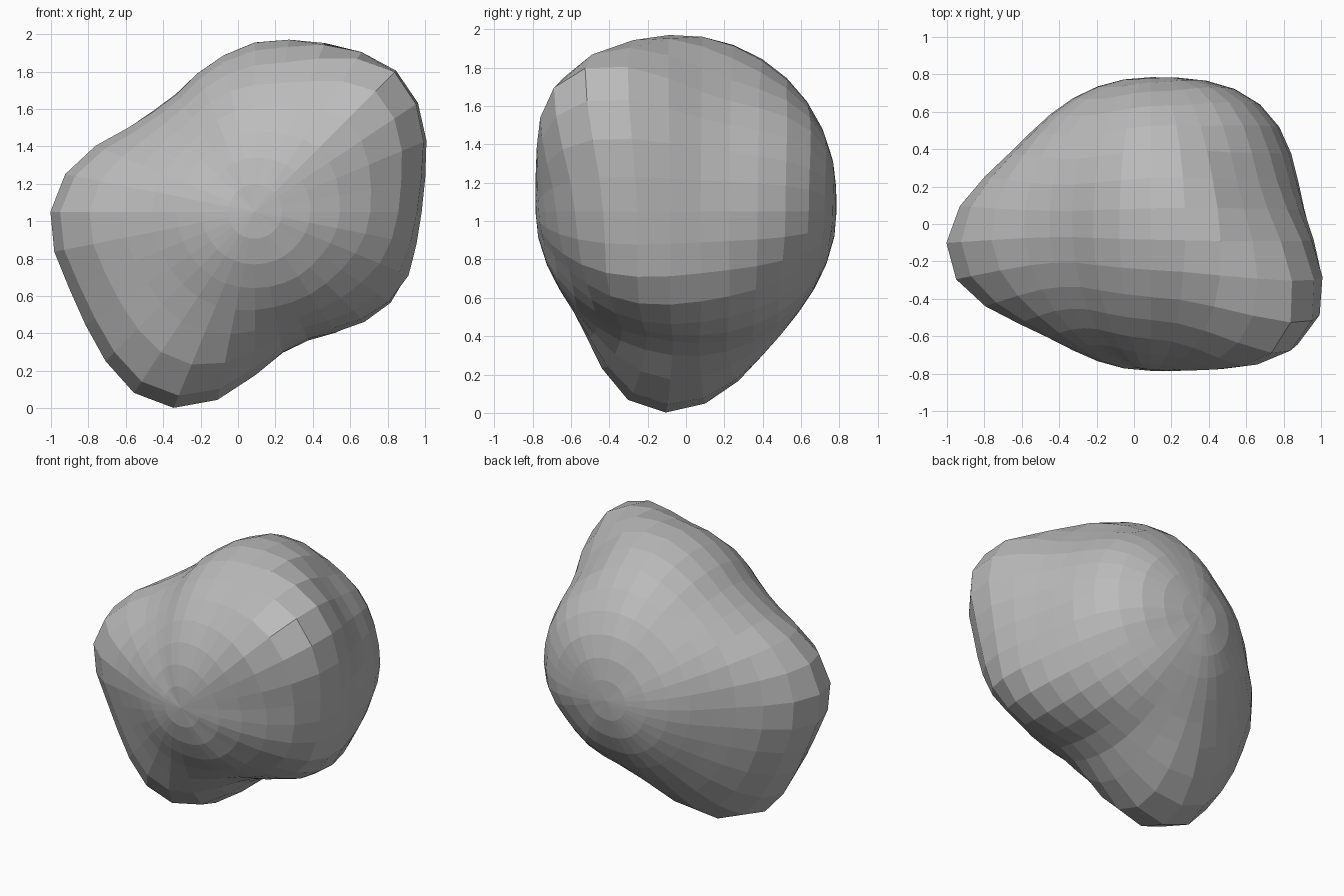
import bpy, bmesh, math

cube = bpy.data.objects.get("Cube")
if cube:
    bpy.data.objects.remove(cube)

SEGMENTS, RINGS = 32, 17
CX, CZ, CORE = 0.09, 1.05, 0.785

# Widest radius around the depth axis, counter-clockwise from +x
OUTLINE = [.87, .91, .98, 1.04, 1.06, 1.015, .977, .94,
           .91, .857, .804, .757, .764, .813, .92, 1.03,
           1.09, 1.09, 1.07, 1.085, 1.125, 1.16, 1.13, 1.02,
           .87, .757, .72, .755, .813, .86, .875, .86]

# Every eighth of a turn: roundness of the core in front and behind, then the
# latitude and spreads (degrees) of the swelling that lies over it
FRONT_ROUND = [2.6, 2.8, 2.2, 1.8, 2, 2, 1.9, 2.05]
BACK_ROUND = [2.8, 3, 2.4, 2, 2.05, 2, 1.95, 2.15]
RIDGE = [-26, -26, 0, -4, -9, -8, -8, -15]
FRONT_SPREAD = [25, 25, 36, 30, 26, 25, 25, 25]
BACK_SPREAD = [27, 28, 36, 30, 27, 32, 34, 30]


def around(keys, i):
    """Smoothly blend a cyclic list of keys at segment i."""
    t = i * len(keys) / SEGMENTS
    k = int(t)
    f = (1 - math.cos(math.pi * (t - k))) / 2
    return keys[k % len(keys)] * (1 - f) + keys[(k + 1) % len(keys)] * f


def core(i, lat):
    """Radius of the rounded core."""
    p = around(FRONT_ROUND if lat < 0 else BACK_ROUND, i)
    return CORE * (abs(math.cos(lat)) ** p + abs(math.sin(lat)) ** p) ** (-1 / p)


def reach(i, lat):
    """Core radius plus the swelling along one direction."""
    ridge = math.radians(around(RIDGE, i))
    spread = math.radians(around(FRONT_SPREAD if lat < ridge else BACK_SPREAD, i))
    swell = OUTLINE[i] / math.cos(ridge) - core(i, ridge)
    return core(i, lat) + swell * math.exp(-((lat - ridge) / spread) ** 2)


# Lumpy boulder: a sphere with poles front and back
bm = bmesh.new()
rows = []
for j in range(1, RINGS):
    lat = math.pi * (j / RINGS - 0.5)
    row = []
    for i in range(SEGMENTS):
        a = math.tau * i / SEGMENTS
        r = reach(i, lat)
        rho = r * math.cos(lat)
        row.append(bm.verts.new((CX + rho * math.cos(a), r * math.sin(lat),
                                 CZ + rho * math.sin(a))))
    rows.append(row)
front = bm.verts.new((CX, -CORE, CZ))
back = bm.verts.new((CX, CORE, CZ))
for i in range(SEGMENTS):
    n = (i + 1) % SEGMENTS
    bm.faces.new((front, rows[0][i], rows[0][n]))
    bm.faces.new((back, rows[-1][n], rows[-1][i]))
    for lower, upper in zip(rows, rows[1:]):
        bm.faces.new((lower[i], upper[i], upper[n], lower[n]))
bmesh.ops.recalc_face_normals(bm, faces=bm.faces)

mesh = bpy.data.meshes.new("boulder")
bm.to_mesh(mesh)
bm.free()
boulder = bpy.data.objects.new("boulder", mesh)
bpy.context.collection.objects.link(boulder)

# Plain grey stone
stone = bpy.data.materials.new("stone grey")
stone.use_nodes = True
stone.diffuse_color = (0.5, 0.5, 0.5, 1)
stone.node_tree.nodes["Principled BSDF"].inputs["Base Color"].default_value = (0.5, 0.5, 0.5, 1)
mesh.materials.append(stone)
